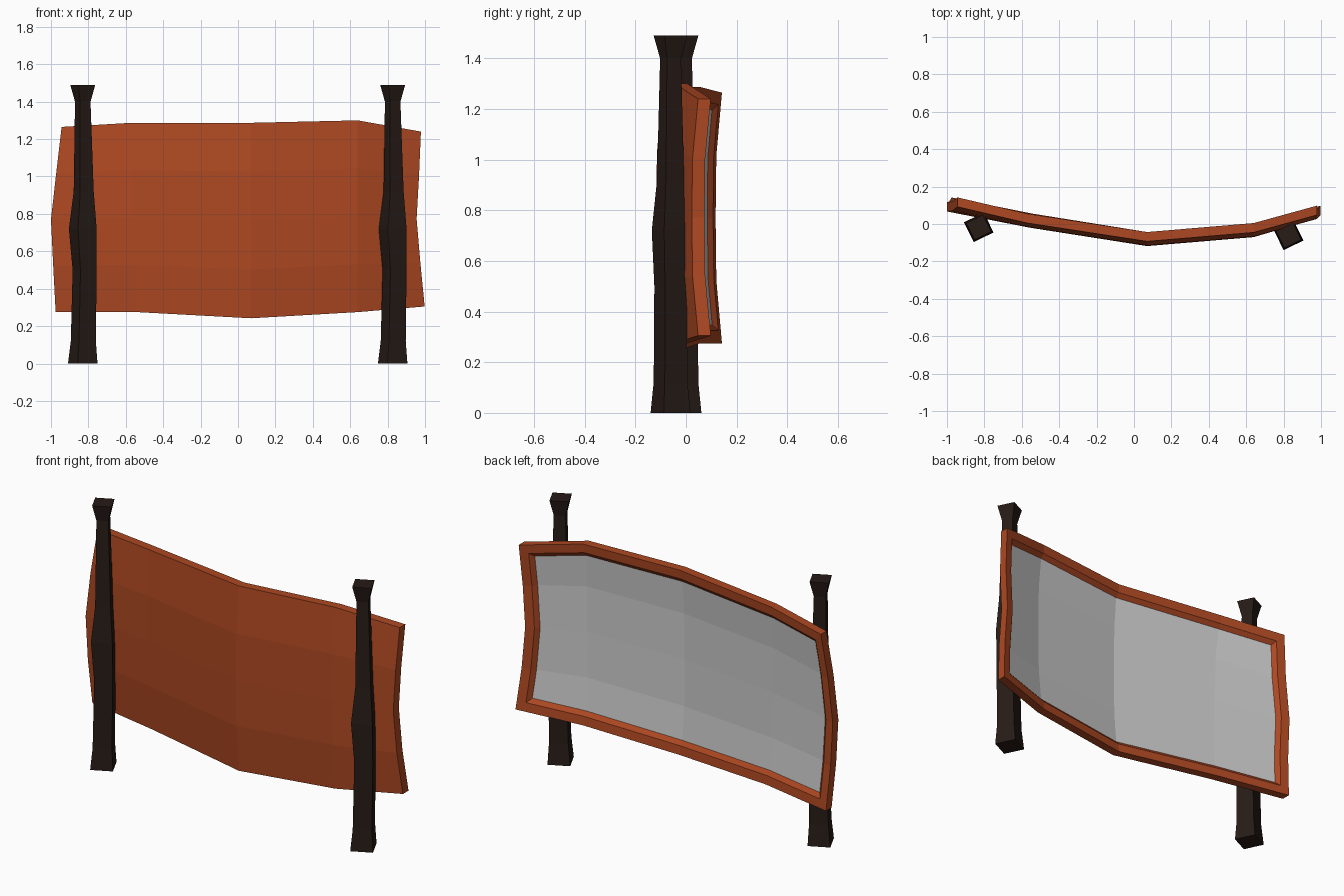
import bpy, bmesh
from math import radians, cos, sin

if "Cube" in bpy.data.objects:
    bpy.data.objects.remove(bpy.data.objects["Cube"])


def material(name, rgb):
    m = bpy.data.materials.new(name)
    m.diffuse_color = (*rgb, 1)
    m.use_nodes = True
    m.node_tree.nodes["Principled BSDF"].inputs["Base Color"].default_value = m.diffuse_color
    return m


def finish(bm, name, mats):
    me = bpy.data.meshes.new(name)
    bm.to_mesh(me)
    bm.free()
    for m in mats:
        me.materials.append(m)
    ob = bpy.data.objects.new(name, me)
    bpy.context.collection.objects.link(ob)
    return ob


wood = material("red_wood", (0.42, 0.065, 0.016))
dark = material("dark_wood", (0.02, 0.011, 0.008))
grey = material("grey_panel", (0.8, 0.8, 0.8))

# warped posts: (height, side of the square section, x shift)
POST = [(0, .118, 0), (.12, .100, .003), (.5, .096, .010), (.72, .111, 0),
        (.92, .080, .005), (1.40, .062, 0), (1.49, .100, 0)]


def post(name, cx, cy):
    bm = bmesh.new()
    rings = []
    for z, s, dx in POST:
        ring = []
        for k in range(4):
            a = radians(26 + 45 + 90 * k)
            r = s * 0.7071
            ring.append(bm.verts.new((cx + dx + r * cos(a), cy + r * sin(a), z)))
        rings.append(ring)
    for a, b in zip(rings, rings[1:]):
        for k in range(4):
            n = (k + 1) % 4
            bm.faces.new((a[k], a[n], b[n], b[k]))
    bm.faces.new(rings[0][::-1])
    bm.faces.new(rings[-1])
    finish(bm, name, [dark])


post("left_post", -.83, -.018)
post("right_post", .827, -.061)

# bent board: five columns by five rows
X = [(-.975, -.988, -1.0, -.972, -.943), (-.54, -.55, -.555, -.56, -.57),
     (.07,) * 5, (.64,) * 5, (.998, .975, .955, .968, .978)]
Y = [.092, .005, -.093, -.045, .048]
BOTTOM = [.275, .275, .242, .275, .305]
TOP = [1.265, 1.287, 1.287, 1.30, 1.24]
BOW = [0, -.022, -.025, -.022, 0]
THICK = .05

bm = bmesh.new()
grids = []
for dy in (0, THICK):
    grids.append([[bm.verts.new((X[i][j], Y[i] + BOW[j] + dy,
                                 BOTTOM[i] + (TOP[i] - BOTTOM[i]) * j / 4))
                   for j in range(5)] for i in range(5)])
front, back = grids
back_faces = []
for i in range(4):
    for j in range(4):
        for g in grids:
            f = bm.faces.new((g[i][j], g[i + 1][j], g[i + 1][j + 1], g[i][j + 1]))
            if g is back:
                back_faces.append(f)
# board edges
for k in range(4):
    for e in (0, 4):
        bm.faces.new((front[k][e], front[k + 1][e], back[k + 1][e], back[k][e]))
        bm.faces.new((front[e][k], front[e][k + 1], back[e][k + 1], back[e][k]))
bmesh.ops.recalc_face_normals(bm, faces=bm.faces)
# raised frame with a recessed grey panel on the back
bmesh.ops.inset_region(bm, faces=back_faces, thickness=.05, use_even_offset=True)
bmesh.ops.inset_region(bm, faces=back_faces, thickness=.025, depth=-.018,
                       use_even_offset=True)
for f in back_faces:
    f.material_index = 1
finish(bm, "board", [wood, grey])
